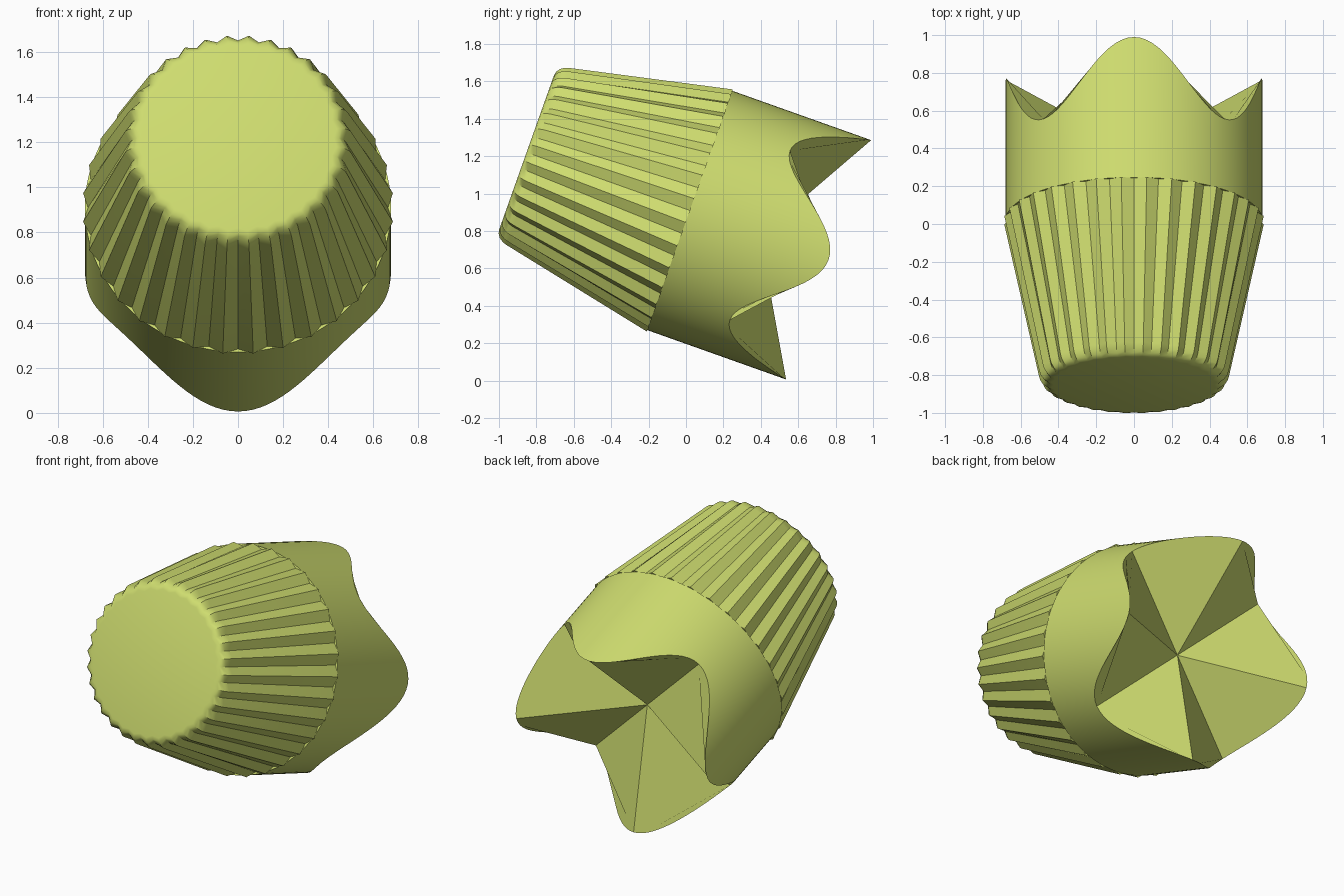
import bpy
import bmesh
from math import sin, cos, pi, radians
from mathutils import Matrix

cube = bpy.data.objects.get("Cube")
if cube:
    bpy.data.objects.remove(cube, do_unlink=True)

# Single colour
lime = bpy.data.materials.new("lime_green")
lime.use_nodes = True
colour = (0.62, 0.72, 0.16, 1)
lime.diffuse_color = colour
lime.node_tree.nodes["Principled BSDF"].inputs["Base Color"].default_value = colour

# Local z runs along the knob, from the shoulder towards the flat end
TILT = Matrix.Translation((0, 0.02, 0.91)) @ Matrix.Rotation(radians(70.43), 4, "X")


def ring(bm, count, point):
    """Add a closed ring of vertices; point(angle, index) gives radius and height."""
    verts = []
    for i in range(count):
        a = 2 * pi * i / count
        r, z = point(a, i)
        verts.append(bm.verts.new((r * cos(a), r * sin(a), z)))
    return verts


def bridge(bm, a, b):
    n = len(a)
    for i in range(n):
        j = (i + 1) % n
        bm.faces.new((a[i], a[j], b[j], b[i]))


def finish(bm, name, angle):
    bmesh.ops.recalc_face_normals(bm, faces=bm.faces)
    mesh = bpy.data.meshes.new(name)
    bm.to_mesh(mesh)
    bm.free()
    obj = bpy.data.objects.new(name, mesh)
    bpy.context.collection.objects.link(obj)
    mesh.materials.append(lime)
    obj.matrix_world = TILT
    bpy.ops.object.select_all(action="DESELECT")
    obj.select_set(True)
    bpy.context.view_layer.objects.active = obj
    bpy.ops.object.shade_smooth_by_angle(angle=radians(angle))
    return obj


# Fluted grip: tapered zigzag rings with a rounded edge and a flat end
FLUTES = 32
DEPTH = 0.025
profile = [(0.69, 0), (0.505, 0.86), (0.497, 0.885), (0.482, 0.907),
           (0.462, 0.921), (0.44, 0.926)]
bm = bmesh.new()
rings = []
for k, (radius, height) in enumerate(profile):
    depth = DEPTH if k < 4 else DEPTH * 0.6
    rings.append(ring(bm, FLUTES * 2,
                      lambda a, i: (radius - (depth if i % 2 == 0 else 0), height)))
for lower, upper in zip(rings, rings[1:]):
    bridge(bm, lower, upper)
bm.faces.new(rings[0])
bm.faces.new(rings[-1])
finish(bm, "fluted_grip", 35)

# Crown: cylinder with a four-wave rim, closed by eight folded sectors
STEPS = 16
COUNT = STEPS * 8
RADIUS = 0.679
PEAK, VALLEY = -0.788, -0.398
bm = bmesh.new()
shoulder = ring(bm, COUNT, lambda a, i: (RADIUS, 0))
rim = ring(bm, COUNT, lambda a, i: (
    RADIUS, VALLEY + (PEAK - VALLEY) * (1 + cos(4 * a)) / 2))
bridge(bm, shoulder, rim)
bm.faces.new(shoulder)
centre = bm.verts.new((0, 0, VALLEY))
for s in range(8):
    arc = [rim[(s * STEPS + k) % COUNT] for k in range(STEPS + 1)]
    bm.faces.new([centre] + arc)
finish(bm, "wavy_crown", 30)
